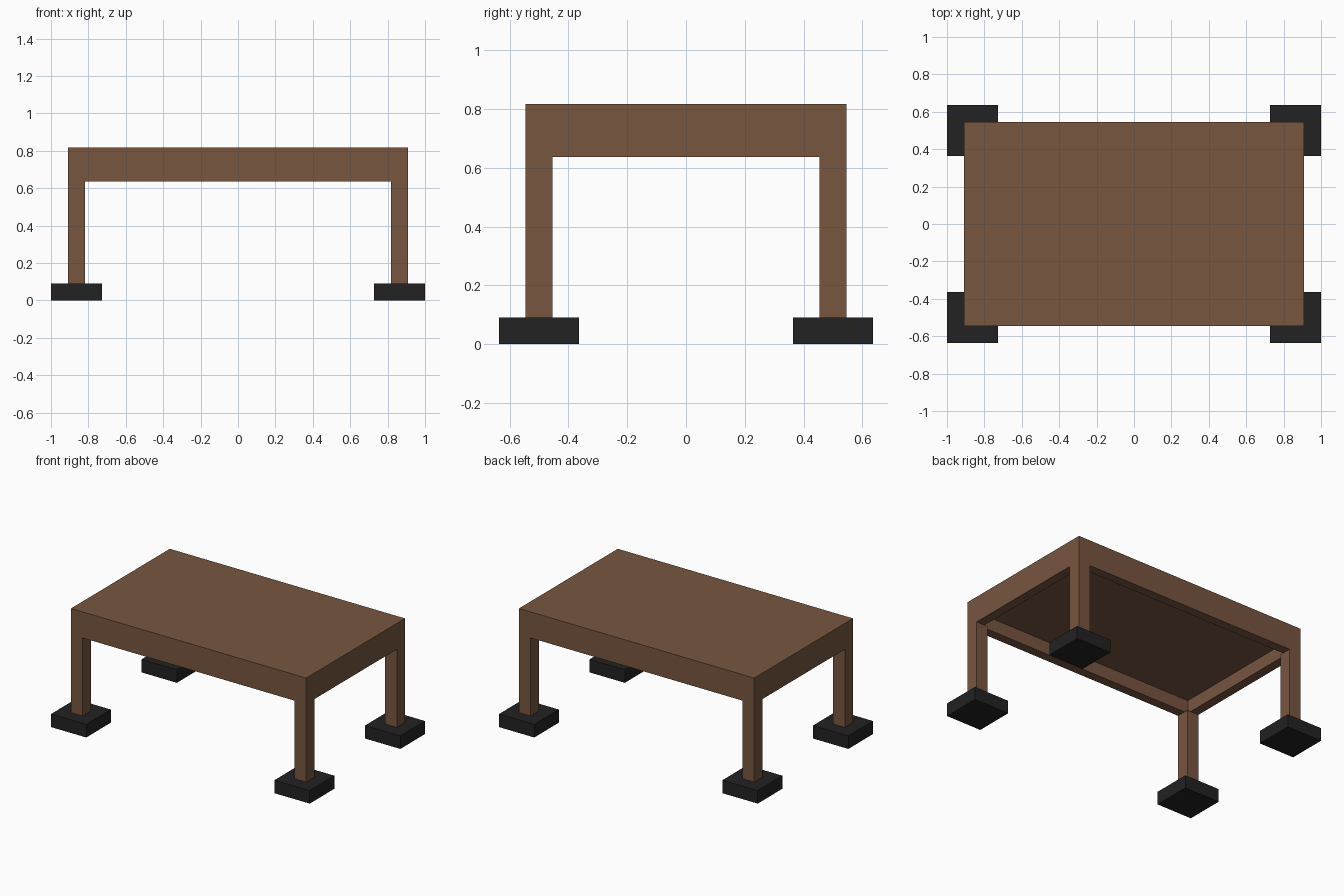
import bpy, bmesh
from mathutils import Vector

if "Cube" in bpy.data.objects:
    bpy.data.objects.remove(bpy.data.objects["Cube"])

U = 1 / 11  # grid step of the model


def material(name, rgb):
    m = bpy.data.materials.new(name)
    m.diffuse_color = (*rgb, 1)
    m.use_nodes = True
    m.node_tree.nodes["Principled BSDF"].inputs["Base Color"].default_value = m.diffuse_color
    return m


brown = material("brown wood", (0.184, 0.093, 0.051))
black = material("black foot", (0.016, 0.016, 0.016))


def box(name, lo, hi, mat, edit=None):
    """Box between two corners given in grid steps."""
    lo, hi = Vector(lo) * U, Vector(hi) * U
    bm = bmesh.new()
    bmesh.ops.create_cube(bm, size=1)
    bmesh.ops.scale(bm, vec=hi - lo, verts=bm.verts)
    bmesh.ops.translate(bm, vec=(lo + hi) / 2, verts=bm.verts)
    if edit:
        edit(bm)
    mesh = bpy.data.meshes.new(name)
    bm.to_mesh(mesh)
    bm.free()
    mesh.materials.append(mat)
    ob = bpy.data.objects.new(name, mesh)
    bpy.context.collection.objects.link(ob)
    return ob


def hollow_underside(bm):
    bm.normal_update()
    bottom = [f for f in bm.faces if f.normal.z < -0.9]
    bmesh.ops.inset_region(bm, faces=bottom, thickness=U)
    new = bmesh.ops.extrude_discrete_faces(bm, faces=bottom)["faces"]
    verts = list({v for f in new for v in f.verts})
    bmesh.ops.translate(bm, vec=(0, 0, U), verts=verts)


def open_ends(bm):
    bm.normal_update()
    ends = [f for f in bm.faces if abs(f.normal.z) > 0.9]
    bmesh.ops.delete(bm, geom=ends, context='FACES_ONLY')


# Table top with an apron rim underneath
box("table_top", (-10, -6, 7), (10, 6, 9), brown, hollow_underside)

# Four legs on square feet
for xs, xn in ((-1, "left"), (1, "right")):
    for ys, yn in ((-1, "front"), (1, "back")):
        cx, cy = xs * 9.5, ys * 5.5
        box(f"{yn}_{xn}_leg", (cx - .5, cy - .5, 1), (cx + .5, cy + .5, 7), brown, open_ends)
        box(f"{yn}_{xn}_foot", (cx - 1.5, cy - 1.5, 0), (cx + 1.5, cy + 1.5, 1), black)
